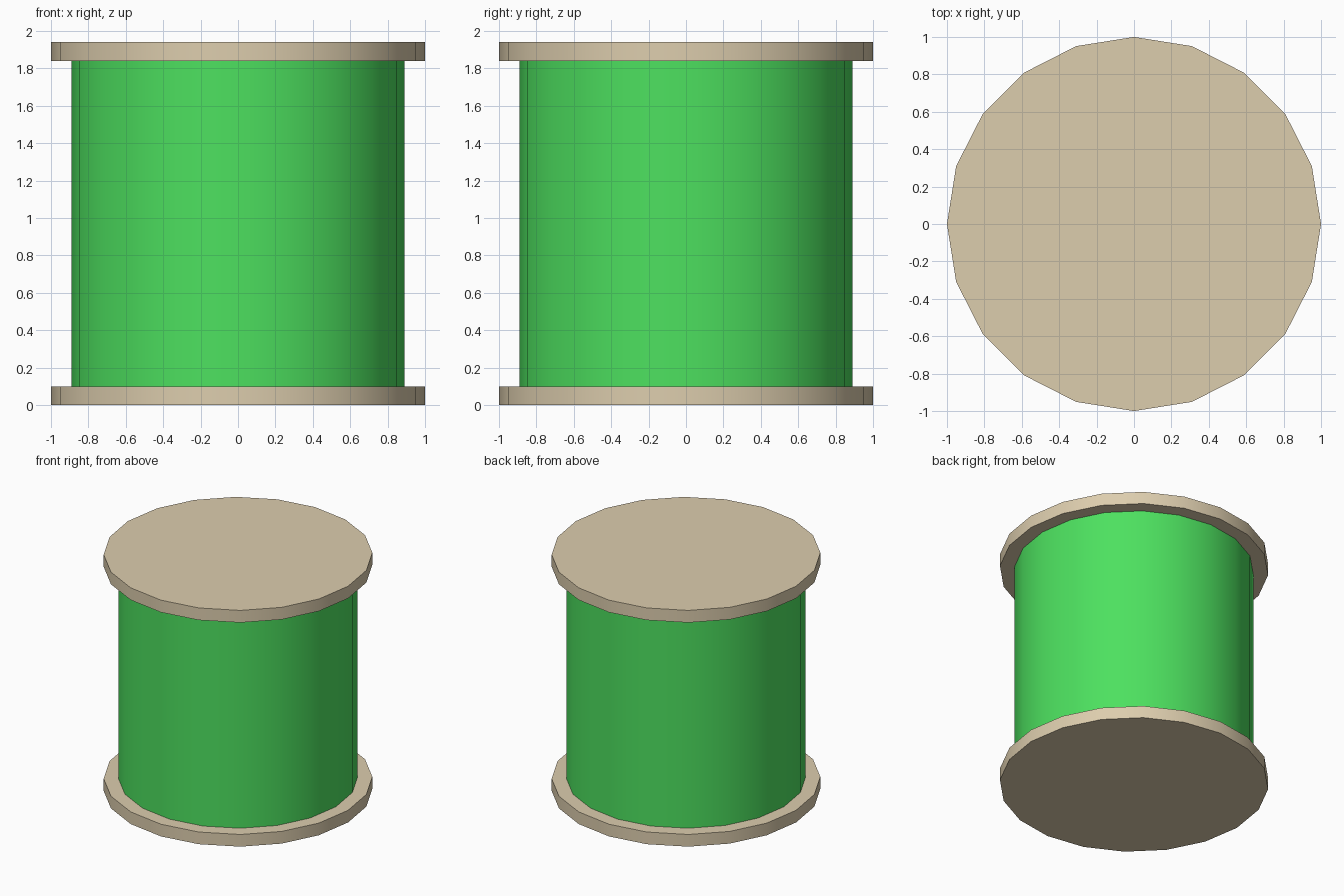
import bpy
import math

if "Cube" in bpy.data.objects:
    bpy.data.objects.remove(bpy.data.objects["Cube"])

SIDES = 20


def material(name, color):
    mat = bpy.data.materials.new(name)
    mat.diffuse_color = (*color, 1.0)
    mat.use_nodes = True
    mat.node_tree.nodes["Principled BSDF"].inputs["Base Color"].default_value = mat.diffuse_color
    return mat


def disc(name, radius, bottom, top, mat):
    """Upright 20-sided cylinder between two heights, smooth around its side."""
    bpy.ops.mesh.primitive_cylinder_add(
        vertices=SIDES, radius=radius, depth=top - bottom,
        location=(0, 0, (bottom + top) / 2))
    obj = bpy.context.object
    obj.name = name
    obj.data.materials.append(mat)
    bpy.ops.object.shade_smooth_by_angle(angle=math.radians(30))
    return obj


wood = material("pale_wood", (0.72, 0.61, 0.42))
green = material("green_thread", (0.074, 0.75, 0.115))

# Two end flanges with the wound thread between them
disc("bottom_flange", 1.0, 0.0, 0.10, wood)
disc("thread_winding", 0.89, 0.10, 1.84, green)
disc("top_flange", 1.0, 1.84, 1.94, wood)
